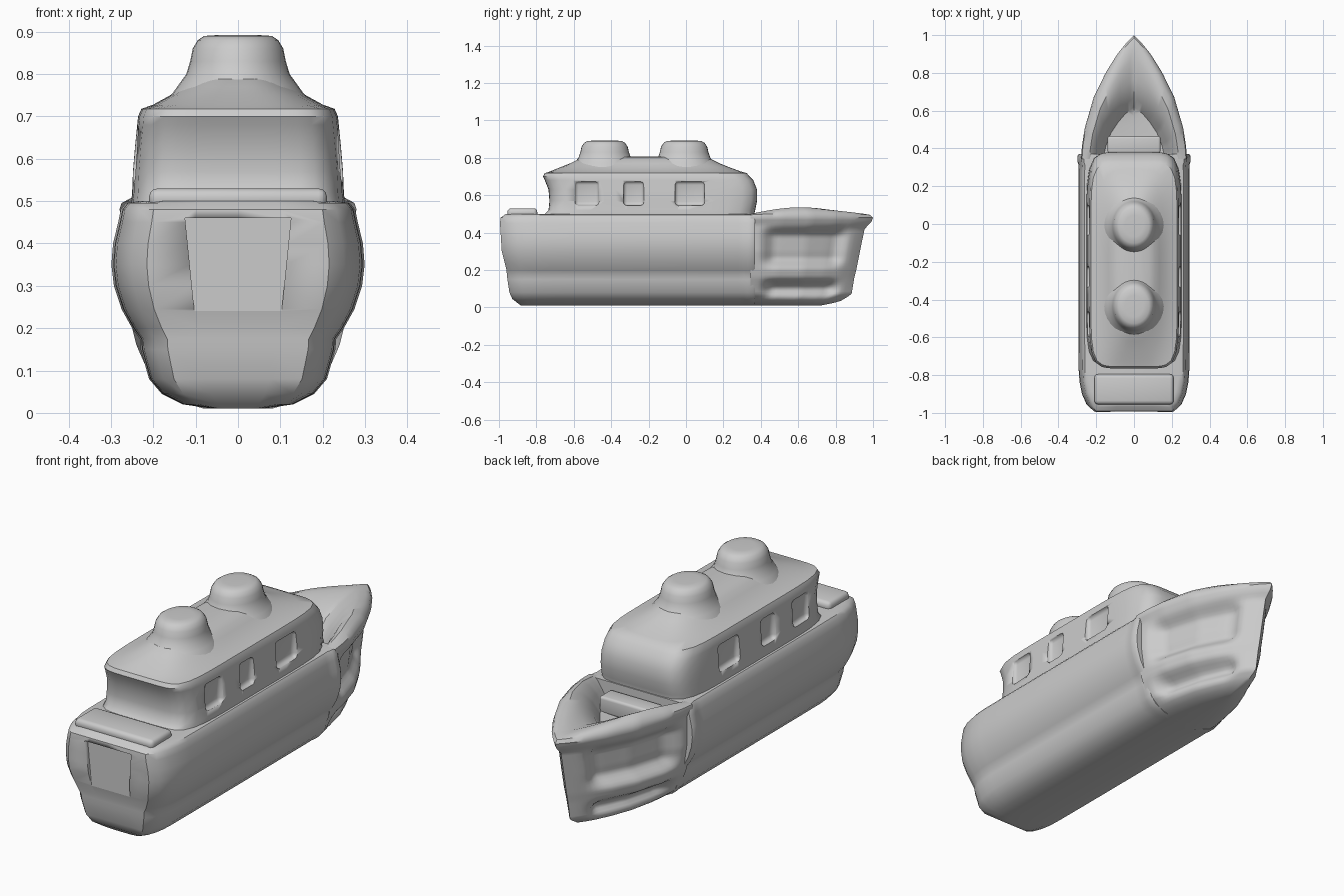
import bpy, bmesh, math

if "Cube" in bpy.data.objects:
    bpy.data.objects.remove(bpy.data.objects["Cube"])


def lerp(table, v):
    # piecewise-linear lookup
    for (a, fa), (b, fb) in zip(table, table[1:]):
        if v <= b:
            return fa + (fb - fa) * max(0, (v - a) / (b - a))
    return table[-1][1]


def finish(bm, name, angle=40):
    bmesh.ops.remove_doubles(bm, verts=bm.verts, dist=0.0005)
    bmesh.ops.recalc_face_normals(bm, faces=bm.faces)
    me = bpy.data.meshes.new(name)
    bm.to_mesh(me)
    bm.free()
    ob = bpy.data.objects.new(name, me)
    bpy.context.collection.objects.link(ob)
    bpy.ops.object.select_all(action='DESELECT')
    bpy.context.view_layer.objects.active = ob
    ob.select_set(True)
    bpy.ops.object.shade_smooth_by_angle(angle=math.radians(angle))
    return ob


def loft(name, rings, closed=True, cap0=True, cap1=True, angle=40):
    bm = bmesh.new()
    vs = [[bm.verts.new(p) for p in r] for r in rings]
    n = len(rings[0])
    for a, b in zip(vs, vs[1:]):
        for i in range(n if closed else n - 1):
            j = (i + 1) % n
            bm.faces.new((a[i], a[j], b[j], b[i]))
    if cap0:
        bm.faces.new(vs[0])
    if cap1:
        bm.faces.new(vs[-1])
    return finish(bm, name, angle)


def box(name, loc, size, bevel=0.0):
    bm = bmesh.new()
    bmesh.ops.create_cube(bm, size=1)
    for v in bm.verts:
        v.co = [c * s + l for c, s, l in zip(v.co, size, loc)]
    if bevel:
        bmesh.ops.bevel(bm, geom=bm.edges[:], offset=bevel, segments=3, profile=0.5, affect='EDGES')
    return finish(bm, name)


def cut(target, cutter):
    m = target.modifiers.new("cut", 'BOOLEAN')
    m.operation, m.object, m.solver = 'DIFFERENCE', cutter, 'EXACT'
    cutter.hide_render = True
    cutter.hide_viewport = True


# Main hull: half section swept along y, stern rounded off
HALF = [(0.06, 0.01), (0.13, 0.02), (0.18, 0.045), (0.21, 0.08), (0.23, 0.15), (0.232, 0.175),
        (0.25, 0.2), (0.275, 0.245), (0.293, 0.3), (0.299, 0.35), (0.295, 0.4), (0.283, 0.45),
        (0.277, 0.48), (0.265, 0.495), (0.24, 0.5)]
STERN = [(0, -0.87), (0.05, -0.935), (0.1, -0.95), (0.2, -0.96), (0.3, -0.985), (0.46, -0.995),
         (0.485, -0.99), (0.5, -0.96)]


def section(y_of, s):
    right = [(x * s, y_of(z), z) for x, z in HALF]
    return right + [(-x, y, z) for x, y, z in reversed(right)]


rings = [section(lambda z: 0.37, 0.98), section(lambda z: 0.36, 1.0),
         section(lambda z: 0.33, 1.0), section(lambda z: 0.31, 0.98),
         section(lambda z: 0.28, 0.985), section(lambda z: -0.6, 0.985)]
for u, s in [(0, .98), (.3, .965), (.6, .92), (.85, .84), (1, .72), (1, .36), (1, 0)]:
    rings.append(section(lambda z: -0.77 + u * (lerp(STERN, z) + 0.77), s))
hull = loft("hull", rings, cap1=False)

# Recessed stern panel
bm = bmesh.new()
bmesh.ops.create_cube(bm, size=1)
for v in bm.verts:
    x, y, z = v.co
    v.co = (x * (0.25 if z > 0 else 0.2), -1.0 + y * 0.06, 0.335 + z * 0.25)
cut(hull, finish(bm, "stern_panel_cutter"))
box("stern_deck_bench", (0, -0.875, 0.505), (0.42, 0.16, 0.05), 0.02)

# Bow: waterlines running to the stem, with sunken side panels and an open foredeck
TAPER = [(0, 1), (.1, .985), (.25, .93), (.5, .76), (.7, .53), (.85, .31), (.95, .12), (1, 0)]
STEM = [(0.01, .72), (0.03, .82), (0.07, .885), (0.16, .9), (0.2, .91), (0.3, .93),
        (0.42, .955), (0.455, .99), (0.48, 1.0)]
WIDTH = [(0.01, .08), (0.03, .15), (0.07, .2), (0.16, .24), (0.2, .25), (0.3, .265), (0.44, .265), (0.48, .28)]


def dent(v, a, b, edge):
    d = min(v - a, b - v) / edge
    d = max(0, min(1, d))
    return d * d * (3 - 2 * d)


STEPS = 28
rows = []
for k in range(38):
    z = 0.01 + 0.47 * k / 37
    row = []
    for i in range(STEPS + 1):
        t = i / STEPS
        y = 0.345 + t * (lerp(STEM, z) - 0.345)
        d = 0.055 * dent(z, 0.2, 0.445, 0.07) + 0.055 * dent(z, 0.04, 0.165, 0.06)
        x = lerp(WIDTH, z) * lerp(TAPER, t) - d * dent(t, 0.07, 0.9, 0.16)
        row.append((max(x, 0), y, z))
    rows.append(row)
# rail top, crowned foredeck and sloping well: half width, z, tip y, crown
for w, z, tip, crown in [(.275, .495, .985, .01), (.255, .5, .955, .025), (.235, .5, .88, .035),
                         (.215, .485, .77, .03), (.19, .45, .67, .01), (.16, .4, .62, 0), (0, .39, .6, 0)]:
    rows.append([(w * lerp(TAPER, i / STEPS) if i < STEPS else 0, 0.345 + i / STEPS * (tip - 0.345),
                  z + crown * math.sin(math.pi * i / STEPS)) for i in range(STEPS + 1)])
rows.insert(0, [(0, y, z) for x, y, z in rows[0]])
bm_rows = [r + [(-x, y, z) for x, y, z in reversed(r[:-1])] for r in rows]
loft("bow", bm_rows, closed=False, cap0=False, cap1=False)
box("foredeck_step", (0, 0.42, 0.43), (0.28, 0.09, 0.08), 0.012)


# Cabin with domed roof: rounded rectangles stacked in z
def rounded(z, w, y0, y1, n=64, e=7):
    pts = []
    for i in range(n):
        a = 2 * math.pi * (i + .5) / n
        c, s = math.cos(a), math.sin(a)
        r = (abs(c) ** e + abs(s) ** e) ** (-1 / e)
        pts.append((w * c * r, (y0 + y1) / 2 + (y1 - y0) / 2 * s * r, z))
    return pts


cabin = loft("cabin", [rounded(*p) for p in [
    (.46, .25, -.755, .365), (.5, .252, -.755, .365), (.52, .25, -.735, .37), (.57, .248, -.73, .38),
    (.63, .243, -.735, .38), (.68, .238, -.755, .36), (.7, .236, -.765, .34), (.718, .228, -.755, .325)]]
    + [rounded(*p, e=4) for p in [(.728, .2, -.725, .29), (.75, .16, -.67, .23)]]
    + [rounded(*p, e=3) for p in [(.77, .135, -.62, .18), (.79, .11, -.58, .14), (.803, .08, -.53, .09),
                                  (.808, .03, -.46, .02)]])

# Window recesses on both sides
for i, (y, w) in enumerate([(-.53, .13), (-.28, .11), (.02, .16)]):
    for side in (-1, 1):
        cut(cabin, box(f"window_cutter_{i}_{side}", (side * .255, y, .61), (.06, w, .13), .02))

# Two flared funnels, slightly longer than wide
PROFILE = [(.165, .74), (.14, .775), (.122, .8), (.113, .83), (.107, .86), (.095, .88), (.08, .89), (.05, .892)]
for name, y in [("rear_funnel", -.435), ("front_funnel", -.01)]:
    loft(name, [[(r * math.cos(a), y + 1.15 * r * math.sin(a), z)
                 for a in (2 * math.pi * i / 32 for i in range(32))] for r, z in PROFILE])
